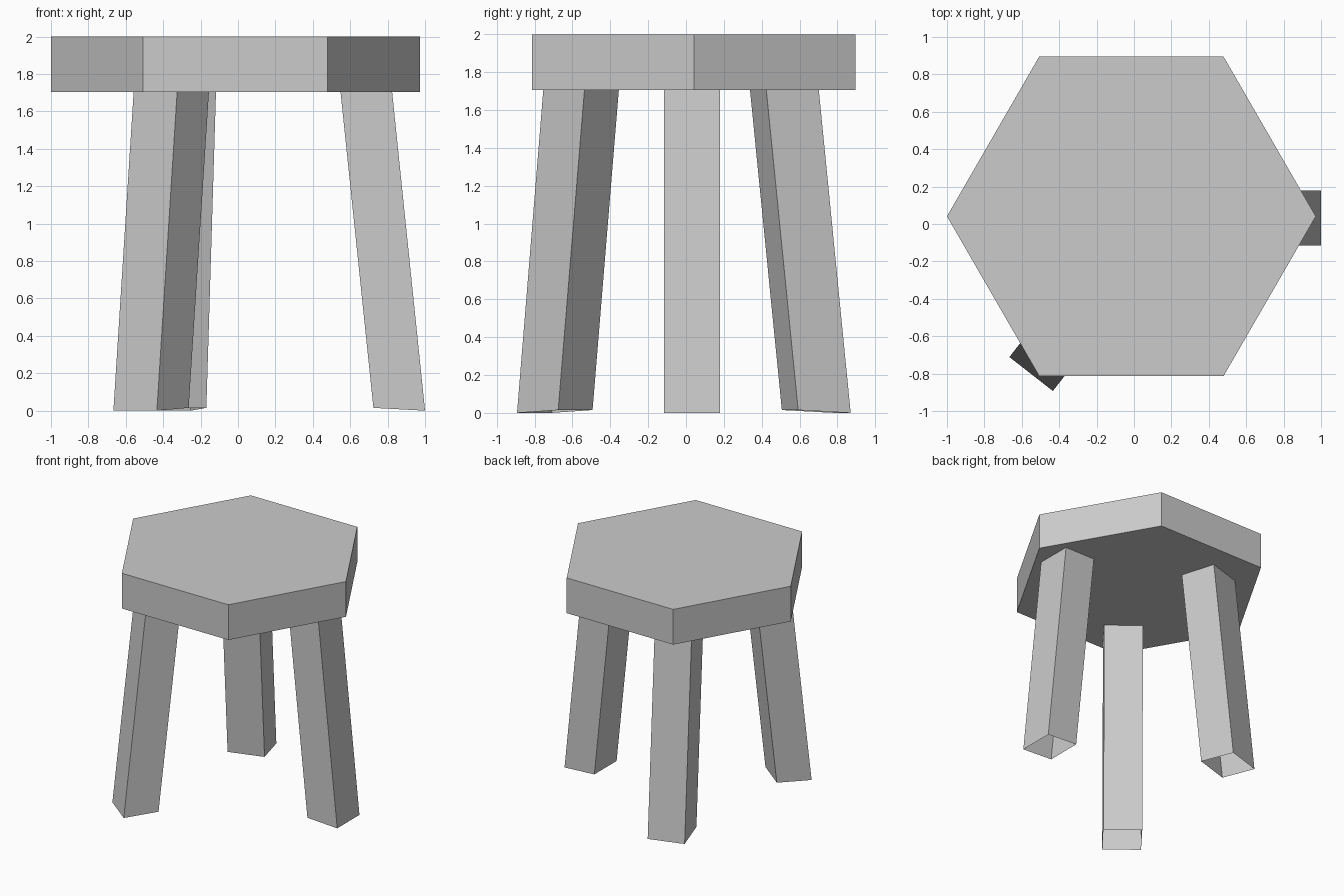
import bpy
import bmesh
from math import radians
from mathutils import Matrix, Vector

if "Cube" in bpy.data.objects:
    bpy.data.objects.remove(bpy.data.objects["Cube"])

SEAT_BOTTOM = 1.705
LEG_WIDTH = 0.295
SPLAY = 0.176


def add_object(name, bm):
    bmesh.ops.recalc_face_normals(bm, faces=bm.faces[:])
    mesh = bpy.data.meshes.new(name)
    bm.to_mesh(mesh)
    bm.free()
    obj = bpy.data.objects.new(name, mesh)
    bpy.context.collection.objects.link(obj)
    return obj


def add_leg(name, foot, angle, depth):
    """Hollow square tube; foot is the middle of its outer bottom edge."""
    bm = bmesh.new()
    turn = Matrix.Rotation(radians(angle), 4, 'Z')
    half = LEG_WIDTH / 2
    rings = []
    for top in (False, True):
        ring = []
        for x, y in ((0, -half), (0, half), (-depth, half), (-depth, -half)):
            z = SEAT_BOTTOM if top else (0.015 if x else 0.0)
            p = turn @ Vector((x - (SPLAY if top else 0), y, z))
            ring.append(bm.verts.new(p + Vector((*foot, 0))))
        rings.append(ring)
    low, high = rings
    for i in range(4):
        j = (i + 1) % 4
        bm.faces.new((low[i], low[j], high[j], high[i]))
    return add_object(name, bm)


# Hexagonal seat
bm = bmesh.new()
bmesh.ops.create_cone(bm, cap_ends=True, segments=6, radius1=0.986,
                      radius2=0.986, depth=2 - SEAT_BOTTOM)
# Put corners on the x axis
if max(v.co.x for v in bm.verts) < 0.95:
    bmesh.ops.rotate(bm, verts=bm.verts[:], matrix=Matrix.Rotation(radians(30), 3, 'Z'))
bmesh.ops.translate(bm, verts=bm.verts[:], vec=(-0.014, 0.041, (2 + SEAT_BOTTOM) / 2))
add_object("seat", bm)

# Three splayed legs, open at the foot
add_leg("right_leg", (1.0, 0.032), 0, 0.276)
add_leg("back_leg", (-0.395, 0.827), 107, 0.29)
add_leg("front_leg", (-0.55, -0.802), 232, 0.276)
